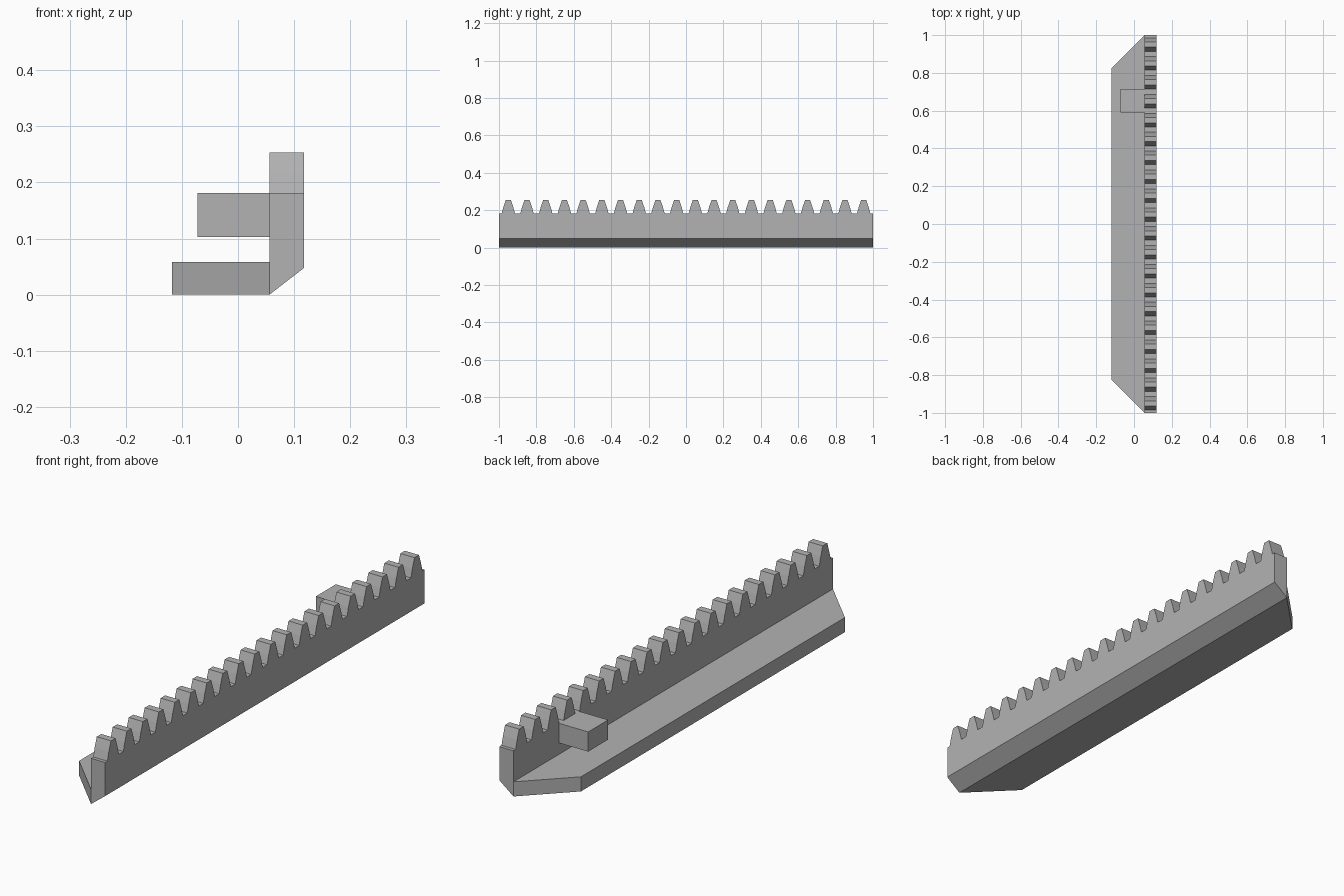
import bpy
import bmesh

cube = bpy.data.objects.get("Cube")
if cube:
    bpy.data.objects.remove(cube, do_unlink=True)

grey = bpy.data.materials.new("plain_grey")
grey.use_nodes = True
grey.diffuse_color = (0.45, 0.45, 0.45, 1)
grey.node_tree.nodes["Principled BSDF"].inputs["Base Color"].default_value = grey.diffuse_color


def loft(name, ring_a, ring_b):
    """Solid between two matching outlines."""
    bm = bmesh.new()
    a = [bm.verts.new(p) for p in ring_a]
    b = [bm.verts.new(p) for p in ring_b]
    bm.faces.new(a)
    bm.faces.new(b[::-1])
    for i in range(len(a)):
        j = (i + 1) % len(a)
        bm.faces.new((a[i], b[i], b[j], a[j]))
    bmesh.ops.recalc_face_normals(bm, faces=bm.faces)
    mesh = bpy.data.meshes.new(name)
    bm.to_mesh(mesh)
    bm.free()
    mesh.materials.append(grey)
    obj = bpy.data.objects.new(name, mesh)
    bpy.context.collection.objects.link(obj)
    return obj


X_IN, X_OUT = 0.056, 0.118
ROOT, TIP = 0.181, 0.253
TEETH, PITCH = 20, 0.1

# Toothed rail: one tooth outline repeated along the length
half_tooth = [(0.036, ROOT), (0.027, 0.215), (0.014, TIP)]
tooth = [(-y, z) for y, z in half_tooth] + half_tooth[::-1]
top = [(-1, ROOT)]
for i in range(TEETH):
    centre = -1 + PITCH * (i + 0.5)
    top += [(centre + y, z) for y, z in tooth]
top.append((1, ROOT))


def rail_side(x, bottom):
    return [(x, y, z) for y, z in top + [(1, bottom), (-1, bottom)]]


loft("toothed_rail", rail_side(X_IN, 0), rail_side(X_OUT, 0.048))

# Foot flange with angled ends
plan = [(X_IN, -1), (X_IN, 1), (-0.118, 0.826), (-0.118, -0.826)]
loft("foot_flange", [(x, y, 0) for x, y in plan], [(x, y, 0.058) for x, y in plan])

# Side lug
lug = [(-0.072, 0.59), (X_IN, 0.59), (X_IN, 0.715), (-0.072, 0.715)]
loft("side_lug", [(x, y, 0.103) for x, y in lug], [(x, y, ROOT) for x, y in lug])
